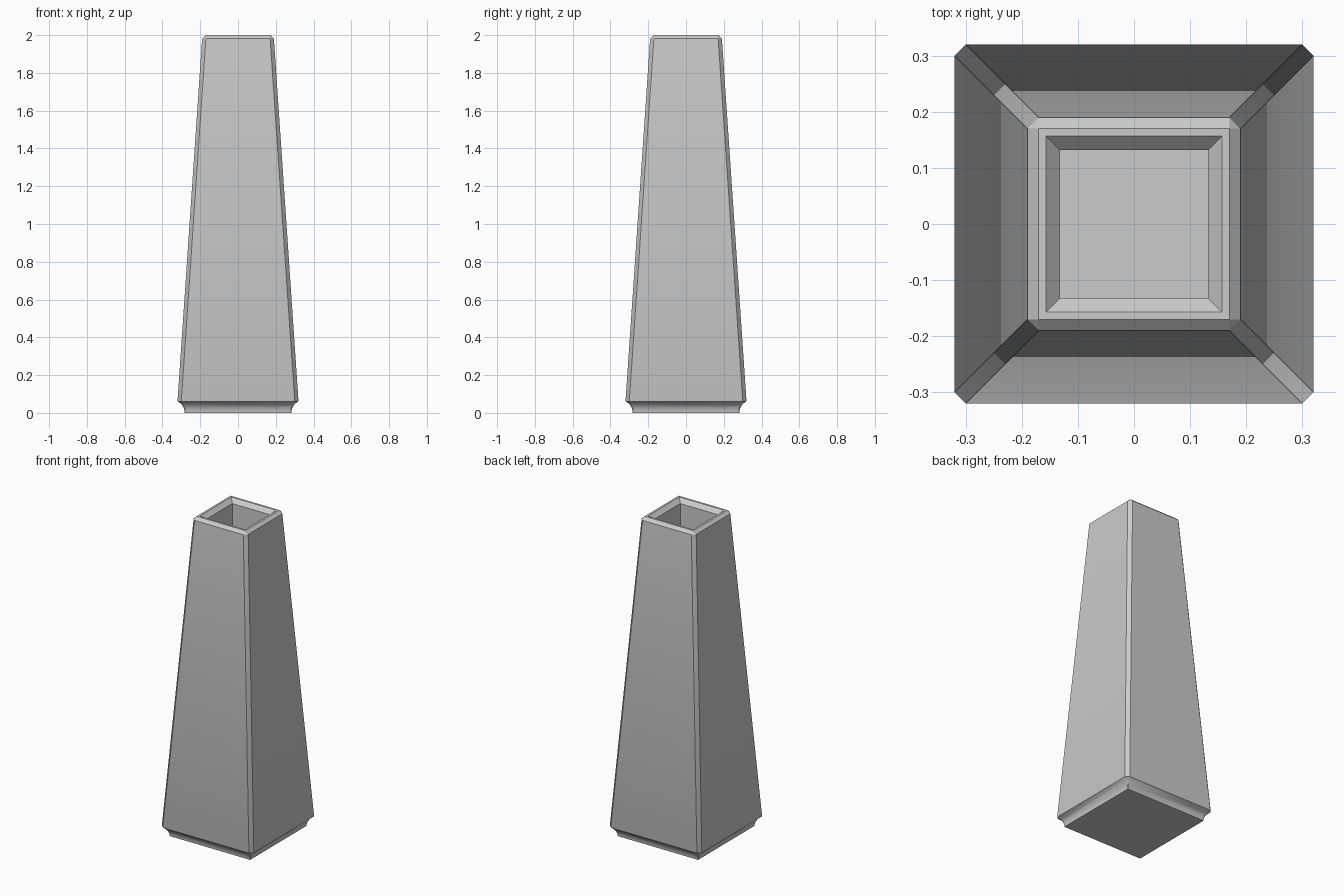
import bpy, bmesh

if "Cube" in bpy.data.objects:
    bpy.data.objects.remove(bpy.data.objects["Cube"])


def ring(bm, half, chamfer, z):
    """Square loop with cut corners, eight vertices."""
    h, k = half, half - chamfer
    pts = [(k, -h), (h, -k), (h, k), (k, h), (-k, h), (-h, k), (-h, -k), (-k, -h)]
    return [bm.verts.new((x, y, z)) for x, y in pts]


# half width, corner chamfer, height: from the foot, up the body, over the lip, down inside
profile = [
    (0.282, 0.002, 0.0), (0.283, 0.003, 0.012), (0.288, 0.005, 0.028),
    (0.300, 0.010, 0.047), (0.318, 0.019, 0.060),
    (0.320, 0.020, 0.066),
    (0.190, 0.020, 1.982),
    (0.170, 0.0, 2.0), (0.157, 0.0, 2.0),
    (0.132, 0.0, 1.975), (0.132, 0.0, 1.5),
]

bm = bmesh.new()
rings = [ring(bm, *p) for p in profile]
for a, b in zip(rings, rings[1:]):
    for i in range(8):
        j = (i + 1) % 8
        bm.faces.new((a[i], a[j], b[j], b[i]))

# closed underside and inner floor
bm.faces.new(rings[0][::-1])
bm.faces.new(rings[-1])
bmesh.ops.remove_doubles(bm, verts=bm.verts[:], dist=0.0005)
bmesh.ops.recalc_face_normals(bm, faces=bm.faces[:])

mesh = bpy.data.meshes.new("tapered_planter")
bm.to_mesh(mesh)
bm.free()
planter = bpy.data.objects.new("tapered_planter", mesh)
bpy.context.collection.objects.link(planter)

# soft cove at the foot, crisp edges elsewhere
bpy.context.view_layer.objects.active = planter
planter.select_set(True)
bpy.ops.object.shade_smooth_by_angle(angle=0.45)
